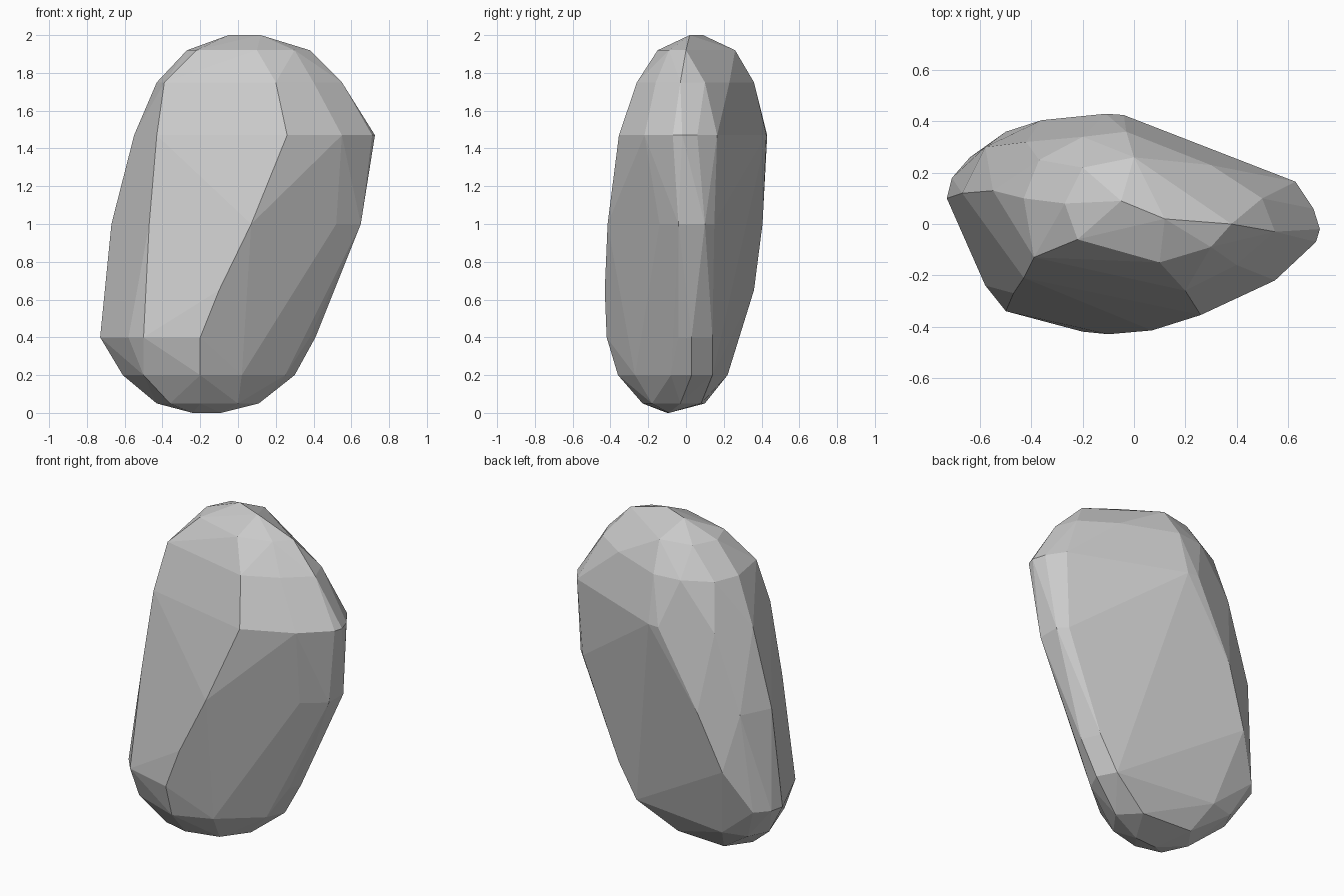
import bpy, bmesh, math

# Horizontal slices of the leaning boulder: height -> (x, y) corners
rings = {
    0.00: [(-0.24, -0.1), (-0.09, -0.09)],
    0.05: [(-0.43, -0.04), (-0.36, -0.19), (-0.2, -0.23), (0.0, -0.18),
           (0.11, -0.03), (0.0, 0.08), (-0.33, 0.1)],
    0.20: [(-0.61, 0.06), (-0.5, -0.25), (-0.2, -0.36), (0.02, -0.27),
           (0.25, -0.08), (0.3, 0.03), (0.24, 0.14), (-0.4, 0.22), (-0.55, 0.18)],
    0.40: [(-0.73, 0.1), (-0.58, -0.24), (-0.5, -0.34), (-0.2, -0.42),
           (0.15, -0.225), (0.38, -0.04), (0.41, 0.03), (0.36, 0.14),
           (-0.45, 0.29), (-0.64, 0.26), (-0.71, 0.18)],
    0.65: [(-0.1, -0.43), (-0.5, 0.36)],
    1.00: [(-0.67, 0.12), (-0.47, -0.27), (0.07, -0.415), (0.52, -0.14),
           (0.65, -0.04), (0.65, 0.1), (0.6, 0.15), (-0.36, 0.405), (-0.58, 0.3)],
    1.47: [(-0.55, 0.13), (-0.43, -0.21), (0.26, -0.355), (0.55, -0.22),
           (0.71, -0.07), (0.725, -0.02), (0.7, 0.06), (0.63, 0.165),
           (-0.04, 0.425), (-0.11, 0.43), (-0.42, 0.32)],
    1.75: [(-0.43, 0.1), (-0.39, -0.13), (0.2, -0.26), (0.4, -0.16),
           (0.55, -0.03), (0.5, 0.1), (0.3, 0.23), (-0.03, 0.36),
           (-0.2, 0.34), (-0.37, 0.25)],
    1.92: [(-0.27, 0.08), (-0.22, -0.06), (0.1, -0.15), (0.3, -0.09),
           (0.38, 0.0), (0.0, 0.26), (-0.2, 0.22)],
    2.00: [(-0.05, 0.09), (0.12, 0.02)],
}

# Wrap the slices in a convex skin and merge nearly flat facets
bm = bmesh.new()
for z, corners in rings.items():
    for x, y in corners:
        bm.verts.new((x, y, z))
hull = bmesh.ops.convex_hull(bm, input=bm.verts)
loose = [v for v in bm.verts if not v.link_faces]
bmesh.ops.delete(bm, geom=loose, context='VERTS')
bmesh.ops.dissolve_limit(bm, angle_limit=math.radians(4),
                         verts=bm.verts, edges=bm.edges)
bmesh.ops.recalc_face_normals(bm, faces=bm.faces)

mesh = bpy.data.meshes.new("boulder")
bm.to_mesh(mesh)
bm.free()
boulder = bpy.data.objects.new("boulder", mesh)
bpy.context.collection.objects.link(boulder)
